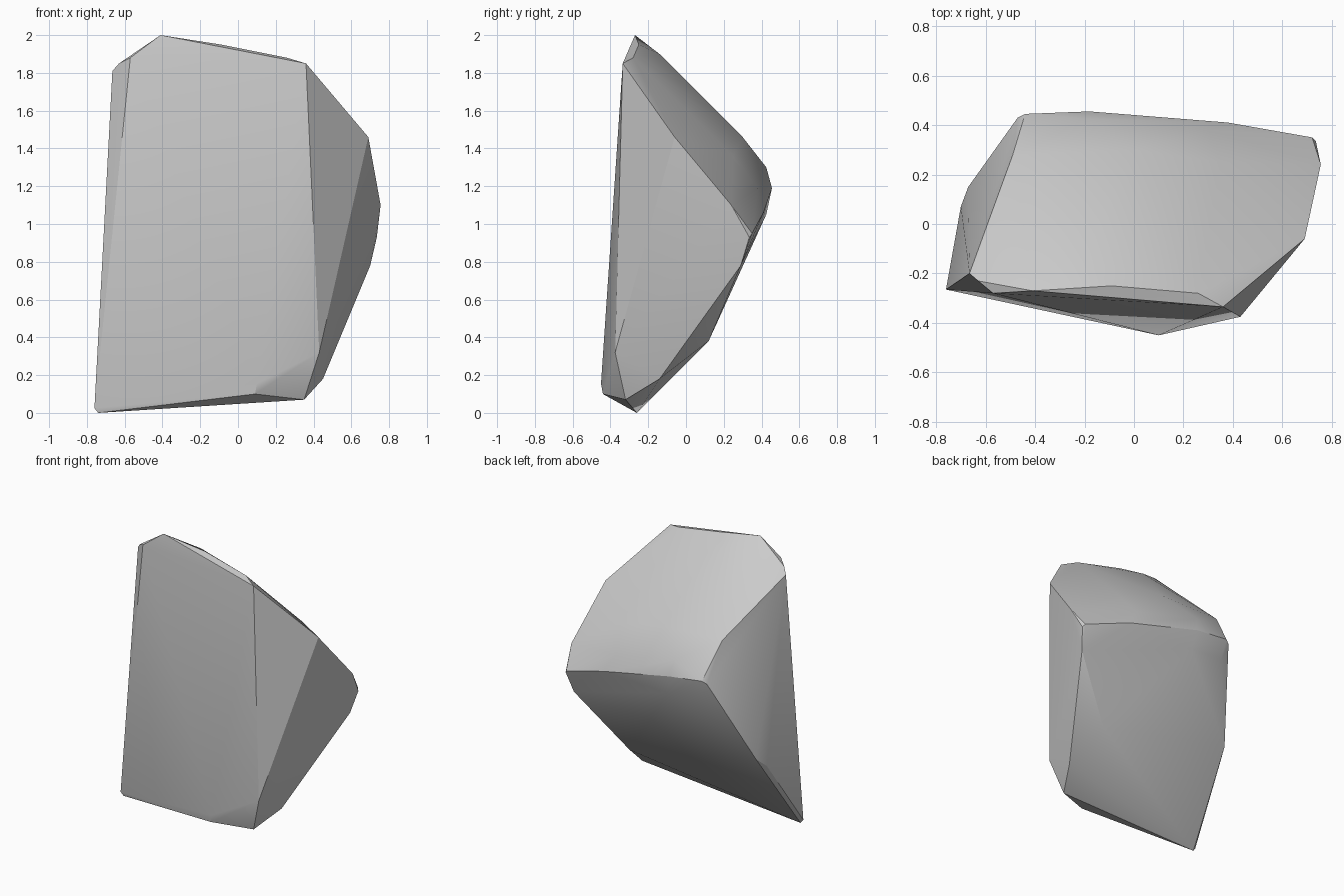
import bpy, bmesh, math

if "Cube" in bpy.data.objects:
    bpy.data.objects.remove(bpy.data.objects["Cube"])

# Corner points of the rock, grouped by region
foot = [(-.74, -.26, 0), (-.76, -.265, .025), (.09, -.44, .10), (.10, -.45, .155),
        (.35, -.32, .07), (.43, -.375, .32), (.45, -.14, .18)]
lower_back = [(.37, .12, .38), (-.70, .07, .53), (-.67, .15, .60), (.70, .29, .78)]
back_ridge = [(-.47, .43, 1.20), (-.44, .445, 1.22), (-.18, .455, 1.19), (.38, .41, 1.06),
              (.72, .35, .95), (.735, .335, .93), (.755, .24, 1.10),
              (-.42, .41, 1.07), (-.15, .425, 1.05), (-.2, .425, 1.30), (.3, .38, 1.19)]
upper = [(-.49, .28, 1.47), (0, .30, 1.46), (.35, .25, 1.36), (.69, -.06, 1.46)]
crown = [(-.41, -.27, 2.0), (-.09, -.25, 1.95), (-.2, -.14, 1.90), (.26, -.28, 1.88),
         (.36, -.335, 1.85), (-.57, -.28, 1.88), (-.63, -.23, 1.85), (-.665, -.2, 1.81)]

# Wrap the corners in a convex skin
bm = bmesh.new()
for p in foot + lower_back + back_ridge + upper + crown:
    bm.verts.new(p)
bmesh.ops.convex_hull(bm, input=bm.verts[:])
loose = [v for v in bm.verts if not v.link_faces]
bmesh.ops.delete(bm, geom=loose, context='VERTS')
bmesh.ops.recalc_face_normals(bm, faces=bm.faces[:])
mesh = bpy.data.meshes.new("rock")
bm.to_mesh(mesh)
bm.free()
rock = bpy.data.objects.new("rock", mesh)
bpy.context.collection.objects.link(rock)

# Soften shallow facets, keep the main edges sharp
bpy.context.view_layer.objects.active = rock
rock.select_set(True)
bpy.ops.object.shade_smooth_by_angle(angle=math.radians(25))
